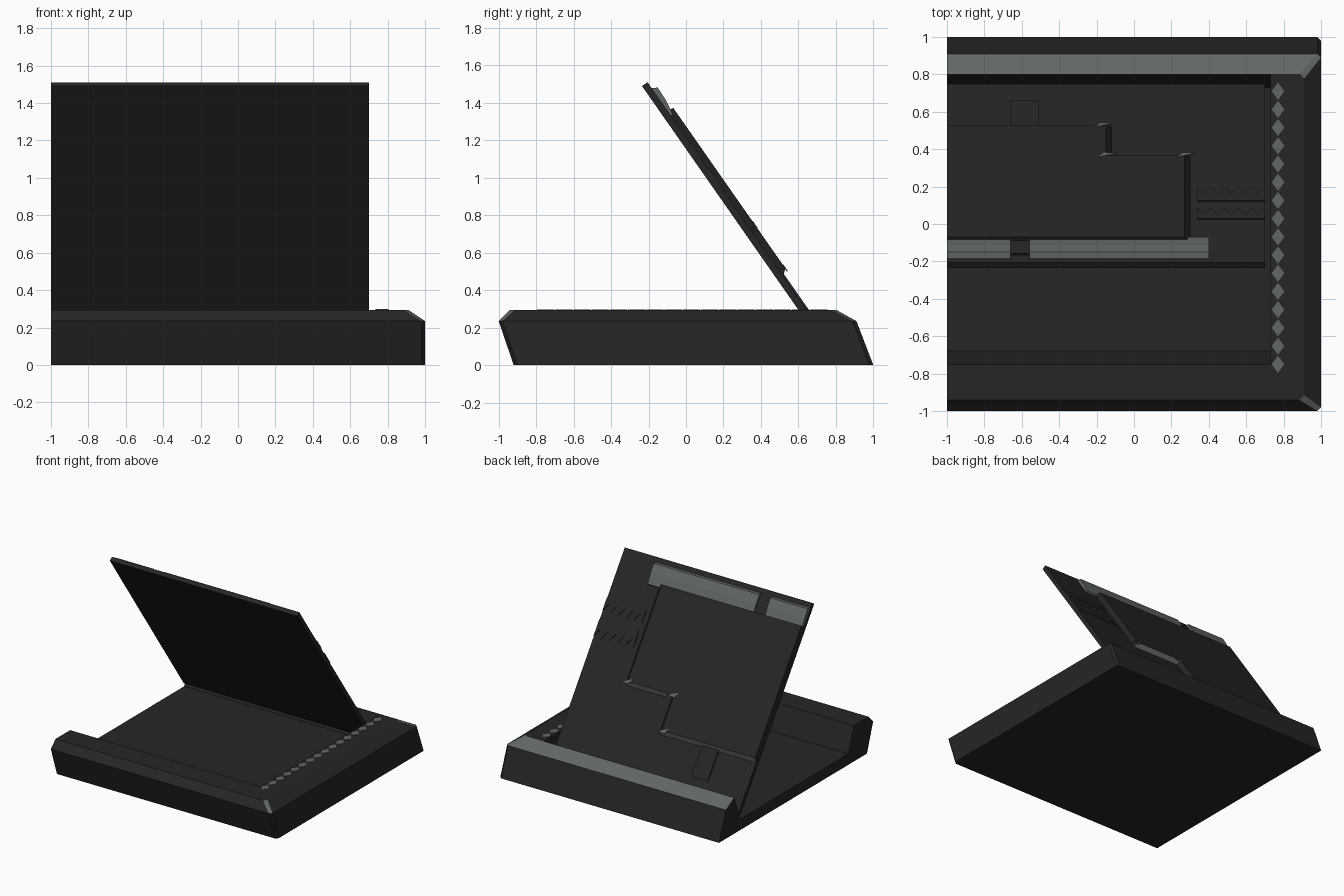
import bpy, bmesh
from mathutils import Vector

if "Cube" in bpy.data.objects:
    bpy.data.objects.remove(bpy.data.objects["Cube"])


def material(name, rgb):
    m = bpy.data.materials.new(name)
    m.use_nodes = True
    m.diffuse_color = (*rgb, 1)
    m.node_tree.nodes["Principled BSDF"].inputs["Base Color"].default_value = (*rgb, 1)
    return m


CHARCOAL = material("charcoal", (0.019, 0.019, 0.019))
GREY = material("grey_green", (0.118, 0.135, 0.125))


def loft(name, rings, mats=(CHARCOAL,), rule=None):
    """Skin a stack of equal rings, close both ends, colour faces by rule."""
    bm = bmesh.new()
    loops = [[bm.verts.new(p) for p in ring] for ring in rings]
    n = len(loops[0])
    for a, b in zip(loops, loops[1:]):
        for i in range(n):
            j = (i + 1) % n
            bm.faces.new((a[i], a[j], b[j], b[i]))
    bm.faces.new(loops[0][::-1])
    bm.faces.new(loops[-1])
    bmesh.ops.recalc_face_normals(bm, faces=bm.faces)
    mesh = bpy.data.meshes.new(name)
    bm.to_mesh(mesh)
    bm.free()
    ob = bpy.data.objects.new(name, mesh)
    bpy.context.collection.objects.link(ob)
    for m in mats:
        mesh.materials.append(m)
    if rule:
        colour(ob, rule)
    return ob


def colour(ob, rule):
    for p in ob.data.polygons:
        p.material_index = int(rule(p.normal, p.center))


# Base: leaning walls, chamfered rim, flat on the -x side
def base_ring(z, x, front, rear, cut):
    return [(-1, front, z), (x - cut, front, z), (x, front + cut, z),
            (x, rear - cut, z), (x - cut, rear, z), (-1, rear, z)]


base = loft("base", [base_ring(0, 1, -0.92, 1, 0.02),
                     base_ring(0.235, 1, -1, 0.91, 0.02),
                     base_ring(0.295, 0.91, -0.94, 0.803, 0.025)],
            (CHARCOAL, GREY))

# Sloped tray cut through the -x side
profile = [(-0.68, 0.09), (0.73, 0.09), (0.828, 0.38), (-0.779, 0.38)]
cutter = loft("tray_cutter", [[(x, y, z) for y, z in profile] for x in (-1.2, 0.73)])
cutter.hide_render = True
mod = base.modifiers.new("tray", "BOOLEAN")
mod.operation = "DIFFERENCE"
mod.solver = "EXACT"
mod.object = cutter
bpy.context.view_layer.objects.active = base
bpy.ops.object.modifier_apply(modifier=mod.name)
bpy.data.objects.remove(cutter)
colour(base, lambda n, c: (n.y > 0.2 and n.z > 0.4 and c.y > 0.82)
       or (n.x > 0.2 and n.y < -0.2 and n.z > 0.3))

# Row of flat diamonds along the rim
TEETH = 16
for i in range(TEETH):
    y = -0.75 + i * 1.46 / (TEETH - 1)
    diamond = [(0.77, y - 0.046), (0.804, y), (0.77, y + 0.046), (0.736, y)]
    loft(f"rim_diamond_{i + 1}", [[(px, py, z) for px, py in diamond]
                                  for z in (0.292, 0.298)], (GREY,))

# Lid frame: u runs down the slope, v rises from its front face
TOP = Vector((0, -0.235, 1.49))
DOWN = Vector((0, 0.573, -0.82))
OUT = Vector((0, 0.82, 0.573))


def at(x, u, v):
    return TOP + DOWN * u + OUT * v + Vector((x, 0, 0))


def plate(name, outline, v0, v1, **kw):
    return loft(name, [[at(x, u, v) for x, u in outline] for v in (v0, v1)], **kw)


def rect(x0, x1, u0, u1):
    return [(x0, u0), (x1, u0), (x1, u1), (x0, u1)]


plate("lid", rect(-1, 0.7, 0, 1.67), 0, 0.036)


# Stepped raised panel on the back of the lid
def step_outline(g):
    return [(-1, 0.19), (0.27 + g, 0.19), (0.27 + g, 0.955 + g),
            (-0.15 + g, 0.955 + g), (-0.15 + g, 1.235 + g), (-1, 1.235 + g)]


loft("raised_panel", [[at(x, u, 0.03) for x, u in step_outline(0.035)],
                      [at(x, u, 0.07) for x, u in step_outline(0)]],
     (CHARCOAL, GREY), lambda n, c: n.dot(DOWN) > 0.5)

# Grey corner chips of the panel
for i, (x, u) in enumerate([(0.28, 0.955), (-0.14, 0.955), (-0.16, 1.235)]):
    plate(f"panel_chip_{i + 1}", [(x - 0.05, u - 0.025), (x + 0.05, u + 0.015),
                                  (x - 0.02, u + 0.02)], 0.066, 0.073, mats=(GREY,))

# Two bevelled strips near the top of the lid
strip = [(0.035, 0.03), (0.055, 0.064), (0.125, 0.062), (0.215, 0.05), (0.22, 0.03)]
for name, x0, x1 in (("short_strip", -1, -0.66), ("long_strip", -0.56, 0.4)):
    loft(name, [[at(x, u, v) for u, v in strip] for x in (x0, x1)], (GREY,))
plate("strip_joint", rect(-0.66, -0.56, 0.07, 0.2), 0.03, 0.045)

# Small block under the panel
plate("hinge_block", rect(-0.66, -0.51, 1.24, 1.5), 0.03, 0.046)

# Two saw-toothed plates beside the panel
for name, flat, tip in (("upper_saw_plate", 0.4, 0.5), ("lower_saw_plate", 0.57, 0.7)):
    edge = [(0.34 + i * 0.036, tip - 0.06 * (i % 2)) for i in range(11)]
    plate(name, edge + [(0.7, flat), (0.34, flat)], 0.033, 0.042)
